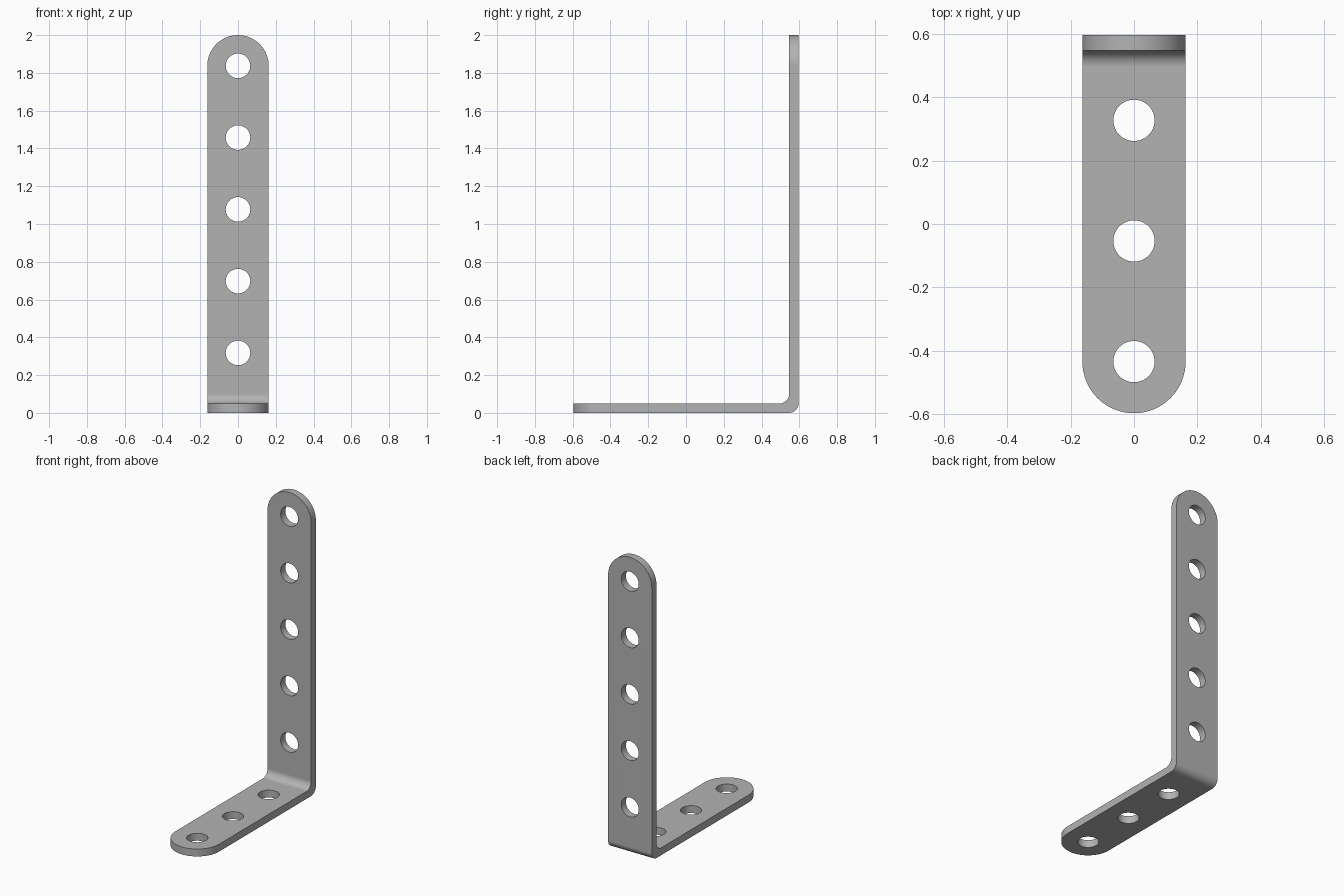
import bpy, bmesh
from math import sin, cos, pi
from mathutils import Vector

cube = bpy.data.objects.get("Cube")
if cube:
    bpy.data.objects.remove(cube, do_unlink=True)

HALF_W, THICK, BACK, TOP = 0.1625, 0.05, 0.596, 2.0
BEND, HOLE, PITCH = 0.05, 0.065, 0.38


def arc(cx, cy, r, start, end, steps):
    """Points on an arc, angles in units of pi."""
    angles = [pi * (start + (end - start) * i / steps) for i in range(steps + 1)]
    return [(cx + r * cos(a), cy + r * sin(a)) for a in angles]


def prism(name, outline, place, depth):
    """Extrude an outline, laid in space by place(), along the vector depth."""
    bm = bmesh.new()
    face = bm.faces.new([bm.verts.new(place(u, v)) for u, v in outline])
    out = bmesh.ops.extrude_face_region(bm, geom=[face])
    moved = [g for g in out["geom"] if isinstance(g, bmesh.types.BMVert)]
    bmesh.ops.translate(bm, verts=moved, vec=Vector(depth))
    bmesh.ops.recalc_face_normals(bm, faces=bm.faces)
    mesh = bpy.data.meshes.new(name)
    bm.to_mesh(mesh)
    bm.free()
    obj = bpy.data.objects.new(name, mesh)
    bpy.context.collection.objects.link(obj)
    return obj


def cut(target, cutter, operation):
    cutter.hide_render = True
    mod = target.modifiers.new("cut", "BOOLEAN")
    mod.operation, mod.solver, mod.object = operation, "EXACT", cutter
    bpy.ops.object.modifier_apply(modifier=mod.name)
    bpy.data.objects.remove(cutter, do_unlink=True)


def in_front(u, v):
    return (u, -1, v)


def in_plan(u, v):
    return (u, v, -1)


# Bent strip: L-shaped side profile with inner and outer bend radii
inner_y, inner_z = BACK - THICK - BEND, THICK + BEND
profile = [(-BACK, 0)] + arc(BACK - BEND, BEND, BEND, -0.5, 0, 10)
profile += [(BACK, TOP), (BACK - THICK, TOP)]
profile += arc(inner_y, inner_z, BEND, 0, -0.5, 10) + [(-BACK, THICK)]
bracket = prism("angle_bracket", profile,
                lambda u, v: (-HALF_W, u, v), (2 * HALF_W, 0, 0))
bpy.context.view_layer.objects.active = bracket
bracket.select_set(True)

# Rounded ends: keep only what lies inside each round-ended outline
wide = HALF_W + 0.1
for place, end, sign, depth in ((in_front, TOP, 1, (0, 3, 0)),
                                (in_plan, -BACK, -1, (0, 0, 4))):
    centre = end - sign * HALF_W
    far = centre - sign * 3
    dome = arc(0, centre, HALF_W, 0, sign, 48)
    corners = [(-wide, centre), (-wide, end + sign), (wide, end + sign), (wide, centre)]
    waste = prism("end_cutter", dome + corners, place, depth)
    cut(bracket, waste, "DIFFERENCE")

# Bolt holes: five up the upright, three along the foot
holes = [(in_front, TOP - HALF_W - i * PITCH, (0, 3, 0)) for i in range(5)]
holes += [(in_plan, -BACK + HALF_W + i * PITCH, (0, 0, 1.1)) for i in range(3)]
for place, centre, depth in holes:
    ring = arc(0, centre, HOLE, 0, 2, 48)[:-1]
    cut(bracket, prism("hole_cutter", ring, place, depth), "DIFFERENCE")

# Bare metal
metal = bpy.data.materials.new("grey_metal")
metal.use_nodes = True
colour = (0.45, 0.45, 0.45, 1)
metal.diffuse_color = colour
metal.node_tree.nodes["Principled BSDF"].inputs["Base Color"].default_value = colour
bracket.data.materials.clear()
bracket.data.materials.append(metal)
for face in bracket.data.polygons:
    face.material_index = 0

# Smooth curves, flat plates, crisp rims
bpy.ops.object.shade_smooth_by_angle(angle=pi / 6)
weighted = bracket.modifiers.new("weighted_normals", "WEIGHTED_NORMAL")
weighted.keep_sharp = True
